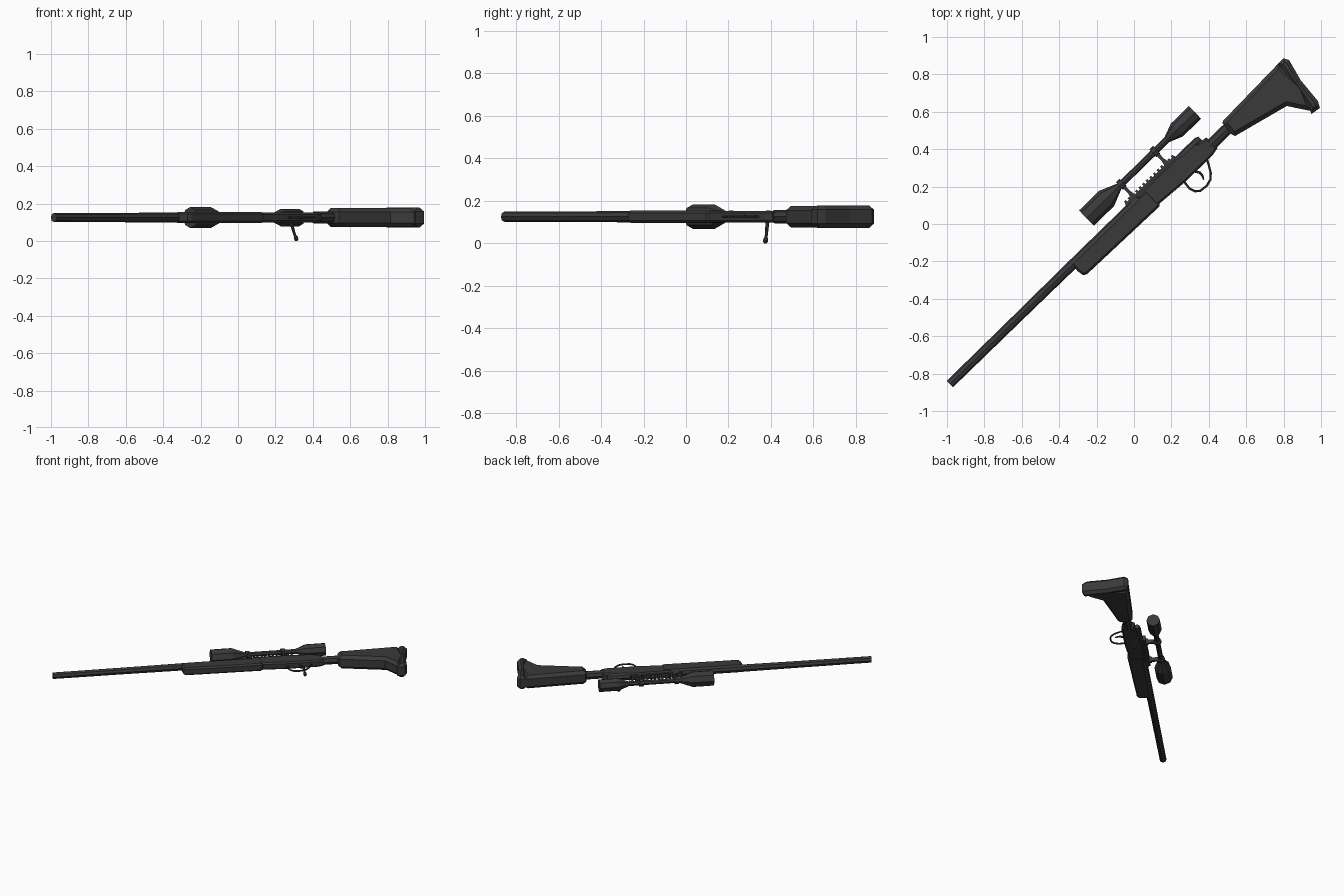
import bpy, bmesh, math
from mathutils import Matrix, Vector

if "Cube" in bpy.data.objects:
    bpy.data.objects.remove(bpy.data.objects["Cube"])

# Local frame: u runs muzzle to butt, v points to the scope side, w is world z
FRAME = Matrix.Translation((0, 0, 0.125)) @ Matrix.Rotation(math.radians(44.25), 4, 'Z')
mat = bpy.data.materials.new("dark_metal")
mat.diffuse_color = (0.042, 0.042, 0.042, 1)
mat.use_nodes = True
mat.node_tree.nodes["Principled BSDF"].inputs["Base Color"].default_value = mat.diffuse_color


def finish(name, bm):
    bmesh.ops.recalc_face_normals(bm, faces=bm.faces)
    bm.transform(FRAME)
    me = bpy.data.meshes.new(name)
    bm.to_mesh(me)
    bm.free()
    me.materials.append(mat)
    ob = bpy.data.objects.new(name, me)
    bpy.context.collection.objects.link(ob)
    return ob


def tube(name, path, radii, sides=8, closed=False):
    """Round section swept along a path of (u, v, w) points, capped at both ends."""
    bm = bmesh.new()
    pts = [Vector(p) for p in path]
    rings = []
    for i, p in enumerate(pts):
        d = (pts[min(i + 1, len(pts) - 1)] - pts[max(i - 1, 0)]).normalized()
        a = d.cross(Vector((0, 0, 1)))
        if a.length < 0.1:
            a = d.cross(Vector((0, 1, 0)))
        a.normalize()
        b = d.cross(a)
        r = radii[i] if isinstance(radii, (list, tuple)) else radii
        rings.append([bm.verts.new(p + r * (a * math.cos(t) + b * math.sin(t)))
                      for t in (2 * math.pi * k / sides for k in range(sides))])
    for r0, r1 in zip(rings, rings[1:]):
        for k in range(sides):
            j = (k + 1) % sides
            bm.faces.new((r0[k], r0[j], r1[j], r1[k]))
    bm.faces.new(rings[0])
    bm.faces.new(rings[-1])
    return finish(name, bm)


def lathe(name, prof, v, sides=8):
    return tube(name, [(u, v, 0) for u, r in prof], [r for u, r in prof], sides)


def slab(name, outline, half, bevel=0.0):
    """Side outline in (u, v), given thickness in w, chamfered along both rims."""
    bm = bmesh.new()
    lo = bm.faces.new([bm.verts.new((u, v, -half)) for u, v in outline])
    ext = bmesh.ops.extrude_face_region(bm, geom=[lo], use_keep_orig=True)
    bmesh.ops.translate(bm, vec=(0, 0, 2 * half),
                        verts=[g for g in ext["geom"] if isinstance(g, bmesh.types.BMVert)])
    bmesh.ops.recalc_face_normals(bm, faces=bm.faces)
    if bevel:
        rims = [e for e in bm.edges if abs(e.verts[0].co.z - e.verts[1].co.z) < 1e-5]
        bmesh.ops.bevel(bm, geom=rims, offset=bevel, segments=1, affect='EDGES', profile=0.5)
    return finish(name, bm)


# Barrel and bolt
lathe("barrel", [(-1.302, 0.024), (-0.8, 0.025), (-0.39, 0.027), (0.25, 0.027)], 0.074)
lathe("bolt_body", [(0.2, 0.025), (0.55, 0.025), (0.572, 0.017)], 0.078)
tube("bolt_handle", [(0.466, 0.08, -0.01), (0.472, 0.075, -0.035), (0.482, 0.057, -0.1)],
     [0.012, 0.009, 0.007])
tube("bolt_knob", [(0.481, 0.058, -0.095), (0.483, 0.054, -0.105), (0.485, 0.05, -0.118), (0.486, 0.048, -0.125)],
     [0.006, 0.012, 0.012, 0.006])

# Forend and receiver
slab("forend", [(-0.39, 0.085), (-0.392, 0.03), (-0.385, -0.008), (-0.365, -0.017),
                (0.165, -0.028), (0.175, -0.015), (0.175, 0.085)], 0.029, 0.011)
slab("receiver", [(0.1, 0.096), (0.42, 0.098), (0.44, 0.088), (0.53, 0.085), (0.55, 0.068),
                  (0.6, 0.062), (0.604, -0.02), (0.56, -0.03), (0.36, -0.03), (0.16, -0.016)], 0.027, 0.01)

# Trigger and guard
tube("trigger_guard", [(0.35, -0.025, 0), (0.345, -0.07, 0), (0.356, -0.103, 0), (0.378, -0.12, 0),
                       (0.42, -0.125, 0), (0.458, -0.115, 0), (0.485, -0.09, 0), (0.505, -0.055, 0),
                       (0.52, -0.025, 0)], 0.006, 6)
tube("trigger", [(0.43, -0.025, 0), (0.444, -0.05, 0), (0.443, -0.07, 0), (0.432, -0.09, 0)],
     [0.008, 0.007, 0.006, 0.004], 6)

# Toothed scope rail
slab("rail_base", [(0.04, 0.09), (0.04, 0.111), (0.41, 0.111), (0.41, 0.09)], 0.018)
for i in range(14):
    u = 0.045 + i * 0.0268
    slab("rail_tooth", [(u, 0.11), (u, 0.122), (u + 0.013, 0.122), (u + 0.013, 0.11)], 0.02)

# Scope with its two mounting rings
lathe("scope", [(-0.155, 0.05), (-0.16, 0.057), (-0.01, 0.057), (0.085, 0.018), (0.44, 0.018),
                (0.515, 0.047), (0.65, 0.047), (0.645, 0.04)], 0.2)
for u in (0.1, 0.35):
    lathe("scope_ring", [(u - 0.014, 0.028), (u + 0.014, 0.028)], 0.2)
    slab("ring_post", [(u - 0.009, 0.11), (u + 0.009, 0.11), (u + 0.009, 0.185), (u - 0.009, 0.185)], 0.013)
    slab("ring_foot", [(u - 0.016, 0.108), (u + 0.016, 0.108), (u + 0.01, 0.135), (u - 0.01, 0.135)], 0.021)

# Neck, stock and butt pad
lathe("stock_neck", [(0.58, 0.031), (0.76, 0.031)], 0.016)
slab("stock", [(0.715, 0.055), (0.725, 0.063), (1.15, 0.076), (1.165, -0.1), (1.105, -0.235),
               (1.025, -0.118), (0.715, -0.04), (0.708, -0.02)], 0.051, 0.022)
slab("butt_pad", [(1.15, 0.077), (1.19, 0.077), (1.206, 0.05), (1.175, -0.07), (1.163, -0.216),
                  (1.145, -0.249), (1.09, -0.241), (1.105, -0.205), (1.125, -0.07)], 0.053, 0.02)
